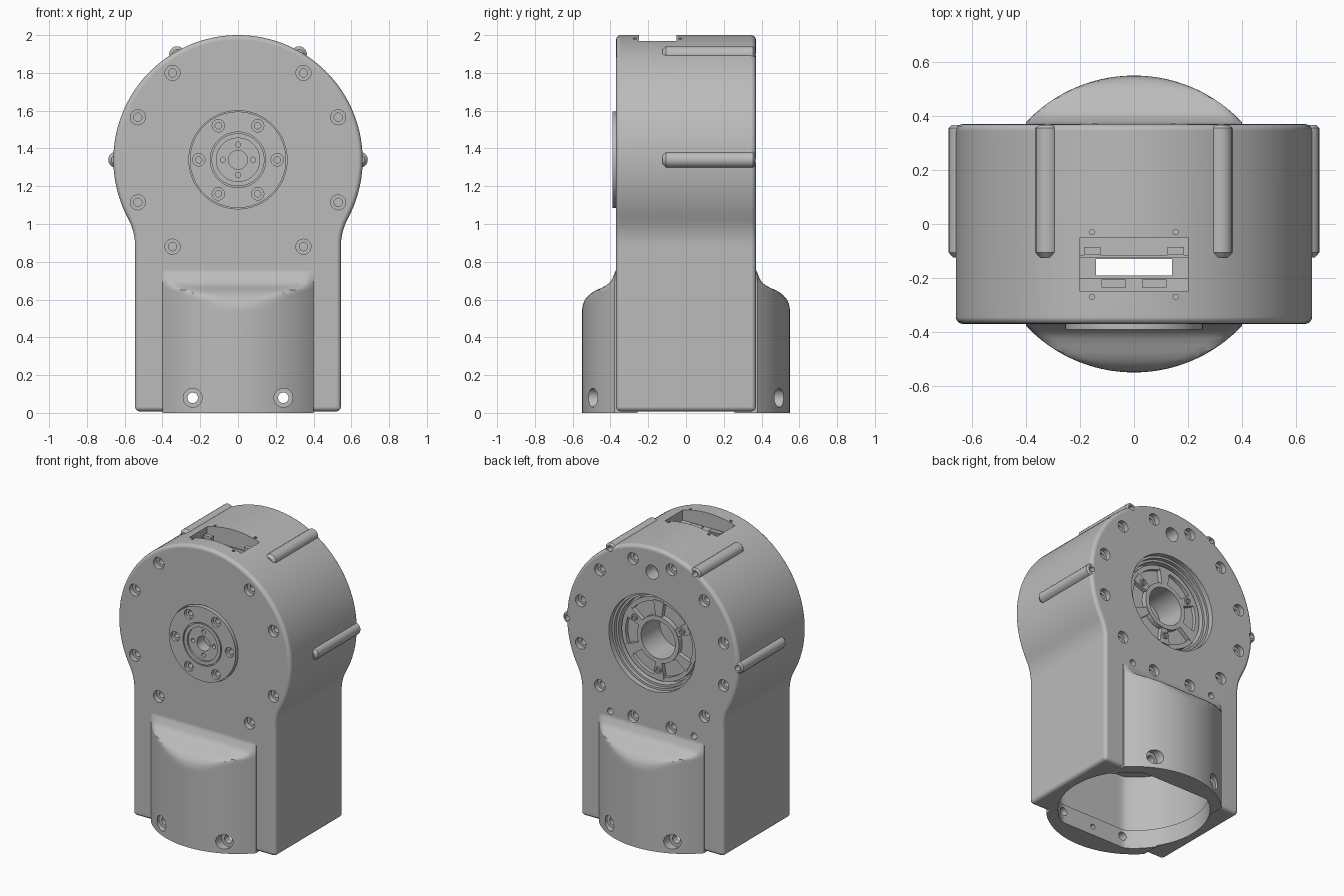
import bpy, bmesh
from math import sin, cos, pi, radians, sqrt, atan2
from mathutils import Vector

if "Cube" in bpy.data.objects:
    bpy.data.objects.remove(bpy.data.objects["Cube"])

grey = bpy.data.materials.new("machined grey")
grey.use_nodes = True
colour = (0.5, 0.5, 0.5, 1)
grey.diffuse_color = colour
grey.node_tree.nodes["Principled BSDF"].inputs["Base Color"].default_value = colour

HUB = 1.34      # height of the rotation axis
FACE = 0.37     # half depth of the housing


# ---------- helpers ----------
def loft(bm, rings, closed=False):
    """Skin a row of equal rings; cap the ends unless the row is closed."""
    vs = [[bm.verts.new(p) for p in ring] for ring in rings]
    n = len(vs[0])
    for k in range(len(vs) if closed else len(vs) - 1):
        a, b = vs[k], vs[(k + 1) % len(vs)]
        for i in range(n):
            j = (i + 1) % n
            bm.faces.new((a[i], a[j], b[j], b[i]))
    if not closed:
        bm.faces.new(vs[0])
        bm.faces.new(vs[-1])


def lathe(bm, profile, origin, axis, n=32, closed=False):
    """Revolve (radius, height) points around an axis."""
    rot = Vector(axis).to_track_quat('Z', 'X')
    loft(bm, [[Vector(origin) + rot @ Vector((r * cos(2 * pi * i / n), r * sin(2 * pi * i / n), h))
               for i in range(n)] for r, h in profile], closed)


def box(bm, x0, x1, y0, y1, z0, z1):
    loft(bm, [[(x0, y0, z), (x1, y0, z), (x1, y1, z), (x0, y1, z)] for z in (z0, z1)])


def polar(radius, degrees, y):
    a = radians(degrees)
    return (radius * cos(a), y, HUB + radius * sin(a))


def make(name, bm):
    bmesh.ops.recalc_face_normals(bm, faces=bm.faces)
    me = bpy.data.meshes.new(name)
    bm.to_mesh(me)
    bm.free()
    me.materials.append(grey)
    ob = bpy.data.objects.new(name, me)
    bpy.context.collection.objects.link(ob)
    return ob


def activate(ob):
    bpy.ops.object.select_all(action='DESELECT')
    ob.select_set(True)
    bpy.context.view_layer.objects.active = ob


def combine(ob, bm, operation='DIFFERENCE'):
    """Apply a boolean with a temporary tool made from bm."""
    tool = make("tool", bm)
    tool.hide_render = True
    mod = ob.modifiers.new("boolean", 'BOOLEAN')
    mod.operation, mod.solver, mod.object = operation, 'EXACT', tool
    activate(ob)
    bpy.ops.object.modifier_apply(modifier=mod.name)
    bpy.data.objects.remove(tool)


def finish(ob):
    activate(ob)
    bpy.ops.object.shade_smooth_by_angle(angle=radians(32))
    mod = ob.modifiers.new("weighted normals", 'WEIGHTED_NORMAL')
    mod.keep_sharp = True


FRONT, BACK, UP = (0, -1, 0), (0, 1, 0), (0, 0, 1)

# ---------- housing: round head blended into a straight leg ----------
R, W, F = 0.66, 0.545, 0.3
drop = sqrt((R + F) ** 2 - (W + F) ** 2)
tilt = atan2(drop, W + F)
arc = [(R * cos(a), HUB + R * sin(a))
       for a in (-tilt + (pi + 2 * tilt) * i / 80 for i in range(81))]
blend = [(W + F - F * cos(tilt * i / 8), HUB - drop + F * sin(tilt * i / 8)) for i in range(8)]
outline = arc + [(-x, z) for x, z in reversed(blend)] + [(-W, 0.008), (W, 0.008)] + blend
bm = bmesh.new()
loft(bm, [[(x, y, z) for x, z in outline] for y in (-FACE, FACE)])
housing = make("housing", bm)
bev = housing.modifiers.new("bevel", 'BEVEL')
bev.width, bev.segments, bev.limit_method, bev.angle_limit = 0.025, 4, 'ANGLE', radians(40)
activate(housing)
bpy.ops.object.modifier_apply(modifier=bev.name)


# ---------- round socket bulging from the leg, with a shouldered top ----------
def soft_min(a, b, k=0.02):
    h = max(k - abs(a - b), 0) / k
    return min(a, b) - h * h * k / 4


shoulder = [(0, .7), (.4, .7), (.54, .57), (.56, .56), (.58, .547), (.6, .535), (.62, .518), (.635, .5),
            (.65, .475), (.66, .45), (.675, .422), (.69, .403), (.71, .39), (.74, .379), (.78, .36)]
cols = [-0.4 + 0.8 * i / 40 for i in range(41)]
rings = []
for z, limit in shoulder:
    side = [(x, soft_min(sqrt(0.55 ** 2 - x * x), limit), z) for x in cols]
    rings.append(side + [(x, -y, z) for x, y, z in reversed(side)])
bm = bmesh.new()
loft(bm, rings)
combine(housing, bm, 'UNION')

# ---------- ribs along the head ----------
bm = bmesh.new()
for angle in (0, 60, 120, 180):
    lathe(bm, [(.025, -.125), (.042, -.105), (.042, .355), (.032, .366)], polar(.645, angle, 0), BACK, 20)
combine(housing, bm, 'UNION')

# ---------- socket cavity with flat front and back walls ----------
def cavity_ring(radius, flat, z):
    pts = [(radius * cos(2 * pi * i / 96), radius * sin(2 * pi * i / 96)) for i in range(96)]
    return [(x, max(-flat, min(flat, y)), z) for x, y in pts]


bm = bmesh.new()
loft(bm, [cavity_ring(.475, .4, -.1), cavity_ring(.475, .4, .13),
          cavity_ring(.485, .41, .13), cavity_ring(.485, .41, .52)])
combine(housing, bm)

# ---------- connector opening and cable passage ----------
bm = bmesh.new()
box(bm, -.2, .2, -.25, -.05, 1.86, 2.1)
combine(housing, bm)
bm = bmesh.new()
box(bm, -.14, .14, -.19, -.13, .4, 2.0)
combine(housing, bm)

# ---------- screw holes, flange pocket and rear recess ----------
bm = bmesh.new()
for s in (-1, 1):
    lathe(bm, [(.05, -.6), (.05, -.45), (.028, -.45), (.028, .45), (.05, .45), (.05, .6)],
          (s * .24, 0, .08), BACK, 28)
    for y in (-.27, -.03):
        lathe(bm, [(.01, 1.9), (.01, 2.1)], (s * .155, y, 0), UP, 10)
    lathe(bm, [(.022, -.06), (.022, .1)], (s * .32, FACE, .785), BACK, 16)
for x in (-.22, 0, .22):
    lathe(bm, [(.018, 0), (.018, .05)], (x, -.39, .06), FRONT, 14) if x == 0 else None
combine(housing, bm)

bm = bmesh.new()
bore = [(.022, -.1), (.022, -.035), (.04, -.035), (.04, .05)]
for angle in (23, 53):
    for a in (angle, 180 - angle, 180 + angle, -angle):
        lathe(bm, bore, polar(.576, a, -FACE), FRONT, 24)
for k in range(12):
    lathe(bm, bore, polar(.565, 15 + 30 * k, FACE), BACK, 24)
for angle in (0, 60, 120, 180):
    lathe(bm, [(.018, -.06), (.018, .05)], polar(.65, angle, FACE), BACK, 14)
lathe(bm, [(.048, -.1), (.048, .05)], (0, FACE, 1.83), BACK, 28)
lathe(bm, [(.26, -.09), (.26, .05)], (0, -FACE, HUB), FRONT, 64)
lathe(bm, [(.13, -.27), (.13, -.12), (.33, -.12), (.33, .05)], (0, FACE, HUB), BACK, 64)
combine(housing, bm)
finish(housing)

# ---------- output flange on the front ----------
bm = bmesh.new()
lathe(bm, [(.255, 0), (.255, .11), (.147, .11), (.147, .1), (.14, .1), (.14, .11),
           (.115, .11), (.115, .097), (.05, .097), (.05, .02)], (0, -.28, HUB), FRONT, 64)
flange = make("output_flange", bm)
bm = bmesh.new()
for k in range(6):
    lathe(bm, [(.017, -.06), (.017, -.02), (.033, -.02), (.033, .05)], polar(.208, 60 * k, -.39), FRONT, 20)
for k in range(4):
    lathe(bm, [(.014, -.06), (.014, .05)], polar(.08, 90 * k, -.39), FRONT, 14)
combine(flange, bm)
finish(flange)

# ---------- rear rotor in its recess ----------
bm = bmesh.new()
lathe(bm, [(.3, .24), (.335, .24), (.335, .335), (.315, .335), (.315, .31), (.3, .31)],
      (0, 0, HUB), BACK, 64, True)
finish(make("recess_rim", bm))

bm = bmesh.new()
lathe(bm, [(.13, .23), (.285, .23), (.285, .295), (.255, .295), (.255, .27), (.16, .27),
           (.16, .305), (.13, .305)], (0, 0, HUB), BACK, 64, True)
finish(make("rotor_ring", bm))

bm = bmesh.new()
for k in range(6):
    a = radians(60 * k + 30)
    out, across = Vector((cos(a), 0, sin(a))), Vector((-sin(a), 0, cos(a)))
    loft(bm, [[out * r + across * w + Vector((0, y, HUB))
               for r, w in ((.15, -.022), (.265, -.04), (.265, .04), (.15, .022))] for y in (.25, .3)])
finish(make("rotor_spokes", bm))

bm = bmesh.new()
for k in range(3):
    lathe(bm, [(.022, .25), (.022, .312), (.012, .312), (.012, .3)], polar(.21, 120 * k + 30, 0), BACK, 16)
finish(make("rotor_screws", bm))

# ---------- connector parts inside the top opening ----------
bm = bmesh.new()
box(bm, -.2, .2, -.25, -.2, 1.85, 1.9)
box(bm, -.2, .2, -.125, -.115, 1.85, 1.92)
for s in (-1, 1):
    box(bm, s * .155 - .03, s * .155 + .03, -.115, -.085, 1.85, 1.94)
    box(bm, s * .075 - .045, s * .075 + .045, -.235, -.205, 1.89, 1.908)
finish(make("cable_connector", bm))
